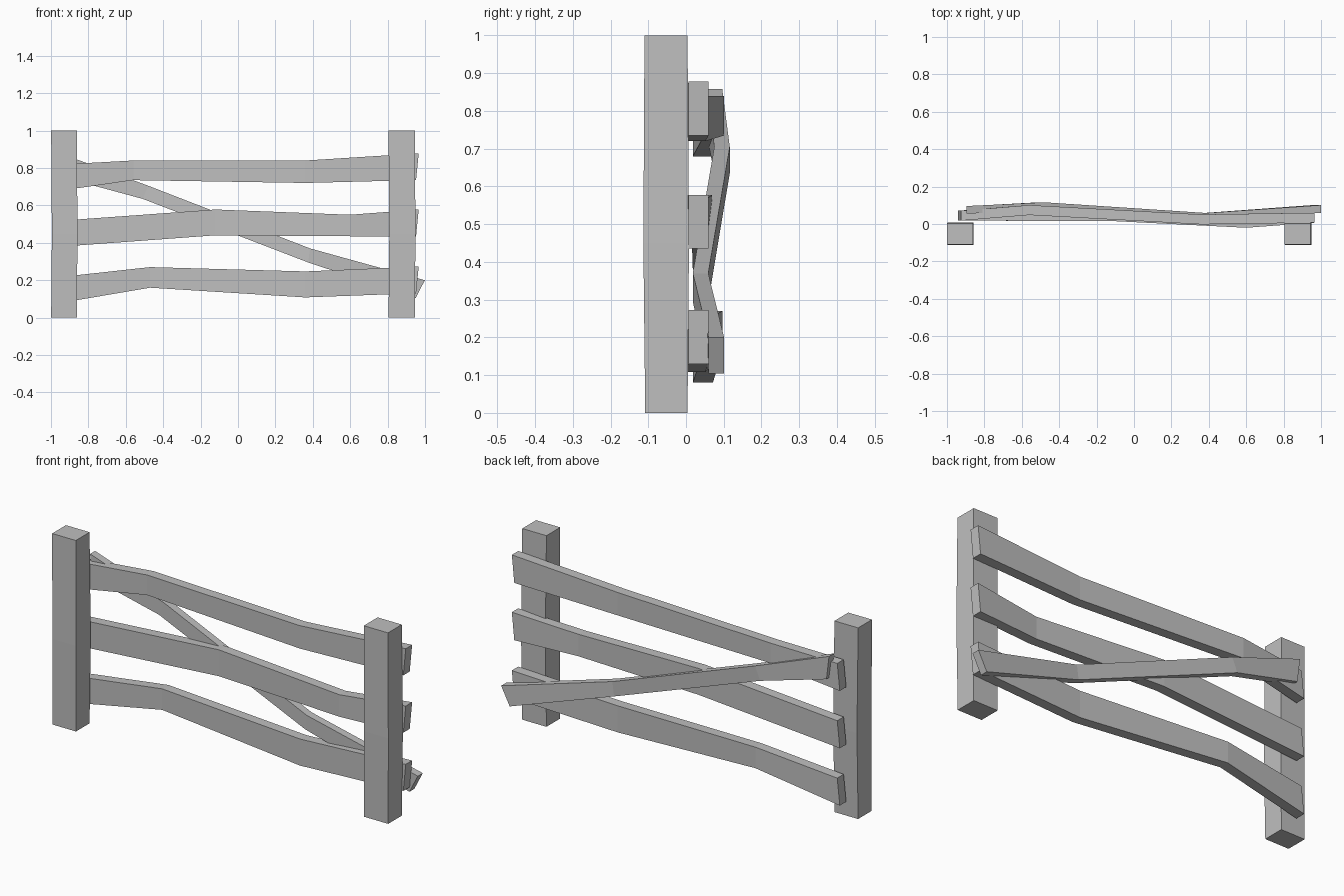
import bpy
import bmesh

if "Cube" in bpy.data.objects:
    bpy.data.objects.remove(bpy.data.objects["Cube"], do_unlink=True)

# Single weathered grey
grey = bpy.data.materials.new("weathered_grey")
grey.use_nodes = True
colour = (0.52, 0.52, 0.52, 1)
grey.diffuse_color = colour
grey.node_tree.nodes["Principled BSDF"].inputs["Base Color"].default_value = colour


def loft(name, rings):
    """Skin a row of four-cornered cross-sections into a closed beam."""
    bm = bmesh.new()
    loops = [[bm.verts.new(p) for p in ring] for ring in rings]
    for a, b in zip(loops, loops[1:]):
        for i in range(4):
            j = (i + 1) % 4
            bm.faces.new((a[i], a[j], b[j], b[i]))
    bm.faces.new(loops[0])
    bm.faces.new(loops[-1])
    bmesh.ops.recalc_face_normals(bm, faces=bm.faces)
    mesh = bpy.data.meshes.new(name)
    bm.to_mesh(mesh)
    bm.free()
    mesh.materials.append(grey)
    obj = bpy.data.objects.new(name, mesh)
    bpy.context.collection.objects.link(obj)
    return obj


def post(name, x0, x1):
    """Square post, slightly irregular around its middle."""
    rings = []
    for z, dx, front, back in ((0, 0, -0.108, 0.004), (0.45, 0.004, -0.113, 0.008), (1, 0, -0.11, 0.004)):
        a, b = x0 + dx, x1 + dx
        rings.append([(a, front, z), (b, front, z), (b, back, z), (a, back, z)])
    loft(name, rings)


def plank(name, stations, thick):
    """Bent board; a station is (x bottom, x top, front y, z bottom, z top)."""
    loft(name, [[(xb, y, zb), (xb, y + thick, zb), (xt, y + thick, zt), (xt, y, zt)]
                for xb, xt, y, zb, zt in stations])


# Posts
post("right_post", -0.999, -0.862)
post("left_post", 0.805, 0.945)

# Horizontal rails, each with two kinks
rails = {
    "top_rail": (0.68, [(-0.56, 0.048, 0.735, 0.84), (0.36, -0.002, 0.72, 0.84)], 0.735),
    "middle_rail": (0.38, [(-0.12, 0.016, 0.44, 0.578), (0.6, -0.02, 0.435, 0.55)], 0.435),
    "bottom_rail": (0.08, [(-0.47, 0.044, 0.16, 0.27), (0.36, -0.002, 0.108, 0.247)], 0.13),
}
for name, (left_z, kinks, right_z) in rails.items():
    stations = [(-0.94, -0.925, 0.018, left_z, left_z + 0.14)]
    stations += [(x, x, y, zb, zt) for x, y, zb, zt in kinks]
    stations.append((0.952, 0.966, 0.007, right_z, right_z + 0.143))
    plank(name, stations, 0.053)

# Diagonal brace behind the rails
plank("diagonal_brace", [
    (-0.88, -0.895, 0.055, 0.735, 0.858),
    (-0.51, -0.48, 0.075, 0.635, 0.705),
    (0.375, 0.385, 0.018, 0.295, 0.37),
    (0.95, 0.999, 0.06, 0.105, 0.2),
], 0.041)
